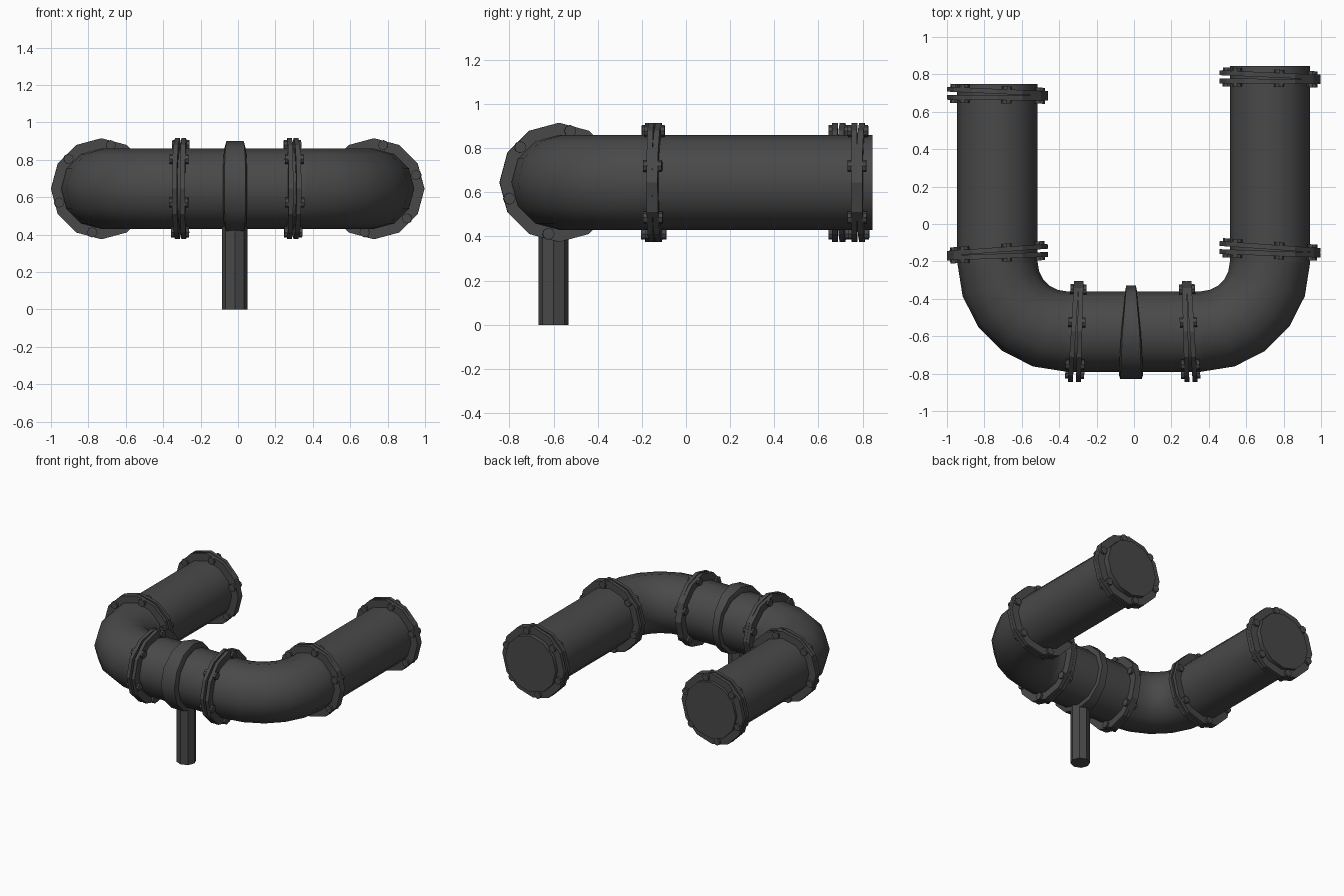
import bpy, bmesh, math
from math import sin, cos, pi, radians
from mathutils import Vector, Matrix

if "Cube" in bpy.data.objects:
    bpy.data.objects.remove(bpy.data.objects["Cube"])

mat = bpy.data.materials.new("dark_grey_iron")
mat.diffuse_color = (0.066, 0.066, 0.066, 1)
mat.use_nodes = True
mat.node_tree.nodes["Principled BSDF"].inputs["Base Color"].default_value = mat.diffuse_color

Z = 0.645            # pipe axis height
R = 0.215            # pipe radius
FY = -0.575          # front pipe axis
LX, RX = -0.73, 0.727
BEND = 0.37


def finish(name, bm, angle=35):
    bmesh.ops.recalc_face_normals(bm, faces=bm.faces)
    me = bpy.data.meshes.new(name)
    bm.to_mesh(me)
    bm.free()
    me.materials.append(mat)
    me.polygons.foreach_set("use_smooth", [True] * len(me.polygons))
    me.set_sharp_from_angle(angle=radians(angle))
    ob = bpy.data.objects.new(name, me)
    bpy.context.collection.objects.link(ob)
    return ob


def sweep(name, stations, cap_end=False):
    """12-sided tube through (x, y, heading) stations in the horizontal plane."""
    bm = bmesh.new()
    rings = []
    for x, y, h in stations:
        n = Vector((-sin(h), cos(h), 0))
        rings.append([bm.verts.new(Vector((x, y, Z)) + n * R * cos(a) + Vector((0, 0, R * sin(a))))
                      for a in [2 * pi * i / 12 for i in range(12)]])
    for a, b in zip(rings, rings[1:]):
        for i in range(12):
            j = (i + 1) % 12
            bm.faces.new((a[i], a[j], b[j], b[i]))
    if cap_end:
        bm.faces.new(rings[-1])
    return finish(name, bm)


def add_cyl(bm, m, r, depth, n, phase=0.0, r2=None):
    return bmesh.ops.create_cone(bm, cap_ends=True, segments=n, radius1=r,
                                 radius2=r if r2 is None else r2, depth=depth,
                                 matrix=m @ Matrix.Rotation(phase, 4, 'Z'))["verts"]


# Straight pipes and elbows
BY = FY + BEND
sweep("front_pipe", [(LX + BEND, FY, 0), (RX - BEND, FY, 0)])
for side, x, s, end in (("left", LX, -1, 0.748), ("right", RX, 1, 0.845)):
    cx = x - s * BEND
    pts = []
    for i in range(6):
        t = pi / 2 * i / 5
        pts.append((cx + s * BEND * sin(t), BY - BEND * cos(t), t if s > 0 else pi - t))
    sweep(side + "_elbow", pts)
    sweep(side + "_pipe", [(x, BY, pi / 2), (x, end, pi / 2)], cap_end=True)


# Bolted flanges: two slightly skewed discs with six bolts
def flange(name, x, y, along_y, tilts):
    bm = bmesh.new()
    # local Z becomes the pipe axis, local Y stays vertical
    base = Matrix.Rotation(radians(90), 4, 'X') if along_y else \
        Matrix.Rotation(radians(90), 4, 'Z') @ Matrix.Rotation(radians(90), 4, 'X')
    axis = base @ Vector((0, 0, 1))
    for k, tilt in zip((-1, 1), tilts):
        place = Matrix.Translation(Vector((x, y, Z)) + axis * k * 0.017)
        m = place @ Matrix.Rotation(radians(tilt), 4, 'Z') @ base
        add_cyl(bm, m, 0.27, 0.026, 12)
        for i in range(6):
            a = radians(18 + 60 * i)
            off = Matrix.Translation((0.238 * cos(a), 0.238 * sin(a), k * 0.021))
            add_cyl(bm, m @ off, 0.027, 0.018, 8)
    finish(name, bm, 25)


flange("front_left_flange", -0.307, FY, False, (-3.5, -1.5))
flange("front_right_flange", 0.293, FY, False, (1.5, 3.5))
flange("left_elbow_flange", LX, -0.155, True, (4, 2))
flange("right_elbow_flange", RX, -0.14, True, (-4, -2))
flange("left_end_flange", LX, 0.692, True, (-2.5, -0.5))
flange("right_end_flange", RX, 0.78, True, (-2.5, -0.5))

# Support strap: bevelled band around the front pipe, wider at the front
bm = bmesh.new()
prof = [(-0.066, 0.2), (-0.066, 0.228), (-0.057, 0.25), (0.057, 0.25), (0.066, 0.228), (0.066, 0.2)]
rings = []
for i in range(12):
    a = 2 * pi * i / 12
    w = 0.8 - 0.2 * cos(a)
    rings.append([bm.verts.new((-0.016 + u * w, -0.58 + r * cos(a), 0.65 + r * sin(a))) for u, r in prof])
for i in range(12):
    p, q = rings[i], rings[(i + 1) % 12]
    for j in range(5):
        bm.faces.new((p[j], p[j + 1], q[j + 1], q[j]))
for v in bm.verts:                       # front is the wide side
    k = (v.co.y + 0.58) / 0.25
    v.co.x = -0.016 + (v.co.x + 0.016) * (0.8 - 0.2 * k) / (0.8 - 0.2 * k if k < 0 else 0.8)
finish("support_strap", bm)
for v in bpy.data.objects["support_strap"].data.vertices:
    k = (v.co.y + 0.58) / 0.25
    v.co.x = -0.016 + math.copysign(min(abs(v.co.x + 0.016), 0.054 - 0.012 * k), v.co.x + 0.016)

# Support post
bm = bmesh.new()
add_cyl(bm, Matrix.Translation((-0.017, -0.6, 0.225)), 0.069, 0.45, 8)
finish("support_post", bm, 30)
